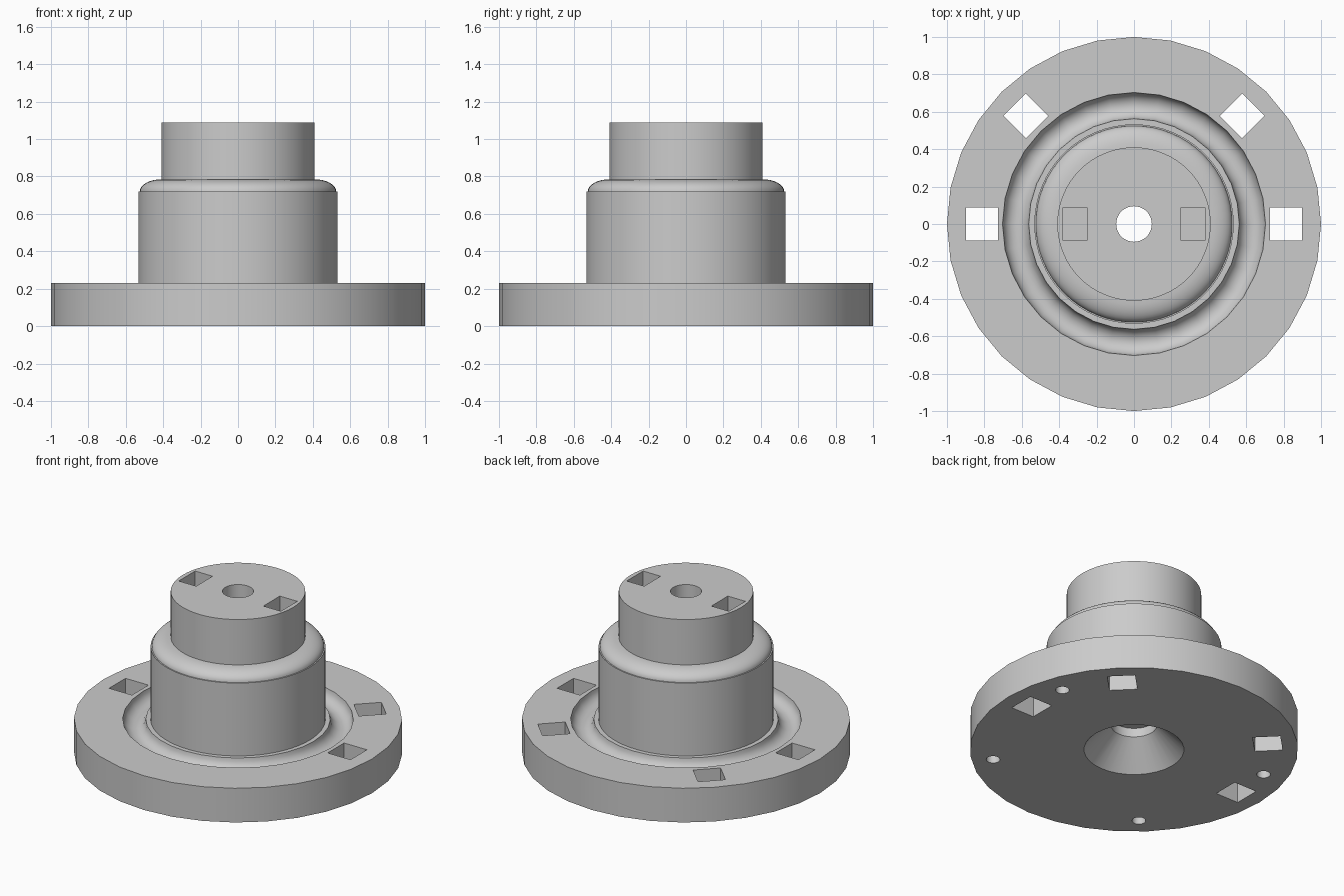
import bpy, bmesh
from math import sin, cos, pi, radians

cube = bpy.data.objects.get("Cube")
if cube:
    bpy.data.objects.remove(cube, do_unlink=True)

grey = bpy.data.materials.new("plain_grey")
grey.use_nodes = True
colour = (0.6, 0.6, 0.6, 1)
grey.diffuse_color = colour
grey.node_tree.nodes["Principled BSDF"].inputs["Base Color"].default_value = colour


def make_object(name, bm):
    bmesh.ops.recalc_face_normals(bm, faces=bm.faces)
    mesh = bpy.data.meshes.new(name)
    bm.to_mesh(mesh)
    bm.free()
    mesh.materials.append(grey)
    obj = bpy.data.objects.new(name, mesh)
    bpy.context.collection.objects.link(obj)
    return obj


def lathe(name, profile, sides):
    """Spin a closed (radius, height) loop around z."""
    bm = bmesh.new()
    rings = [[bm.verts.new((r * cos(2 * pi * i / sides), r * sin(2 * pi * i / sides), z))
              for r, z in profile] for i in range(sides)]
    n = len(profile)
    for i in range(sides):
        a, b = rings[i], rings[(i + 1) % sides]
        for j in range(n):
            k = (j + 1) % n
            bm.faces.new((a[j], b[j], b[k], a[k]))
    return make_object(name, bm)


def box_cutter(x, y, z, size, turn=0):
    bpy.ops.mesh.primitive_cube_add(size=1, location=(x, y, z), rotation=(0, 0, radians(turn)))
    bpy.context.object.scale = size
    return bpy.context.object


def round_cutter(x, y, z, radius, depth):
    bpy.ops.mesh.primitive_cylinder_add(vertices=24, radius=radius, depth=depth, location=(x, y, z))
    return bpy.context.object


def cut(target, cutters):
    for cutter in cutters:
        cutter.hide_render = True
        mod = target.modifiers.new("cut", 'BOOLEAN')
        mod.operation = 'DIFFERENCE'
        mod.solver = 'EXACT'
        mod.object = cutter
        bpy.context.view_layer.objects.active = target
        bpy.ops.object.modifier_apply(modifier=mod.name)
        bpy.data.objects.remove(cutter, do_unlink=True)


def smooth(obj):
    bpy.ops.object.select_all(action='DESELECT')
    obj.select_set(True)
    bpy.context.view_layer.objects.active = obj
    bpy.ops.object.shade_smooth_by_angle(angle=radians(30))


# Flange with a round groove in its top and a conical recess beneath
flange_top = 0.23
groove = [(0.633 + 0.07 * cos(pi * i / 10), flange_top - 0.07 * sin(pi * i / 10))
          for i in range(11)]
flange = lathe("flange", [(0.305, 0), (1, 0), (1, flange_top)] + groove
               + [(0.14, flange_top), (0.14, 0.17)], 32)

# Hub: wide barrel, rounded shoulder, narrow neck and centre bore
shoulder = [(0.41 + 0.115 * cos(pi / 2 * i / 8), 0.72 + 0.065 * sin(pi / 2 * i / 8))
            for i in range(9)]
hub = lathe("hub", [(0.095, flange_top), (0.533, flange_top), (0.533, 0.72)] + shoulder
            + [(0.41, 1.09), (0.095, 1.09)], 64)

# Square holes through the flange, blind round holes below, pockets in the hub
flange_cuts, hub_cuts = [], []
for s in (-1, 1):
    flange_cuts += [
        box_cutter(s * 0.813, 0, 0.1, (0.17, 0.175, 1)),
        box_cutter(s * 0.578, 0.578, 0.1, (0.17, 0.17, 1), 45),
        round_cutter(s * 0.8, 0.275, 0, 0.042, 0.24),
        round_cutter(s * 0.58, -0.645, 0, 0.042, 0.24),
    ]
    hub_cuts.append(box_cutter(s * 0.315, 0, 1.09, (0.13, 0.175, 0.24)))
cut(flange, flange_cuts)
cut(hub, hub_cuts)

for part in (flange, hub):
    smooth(part)
